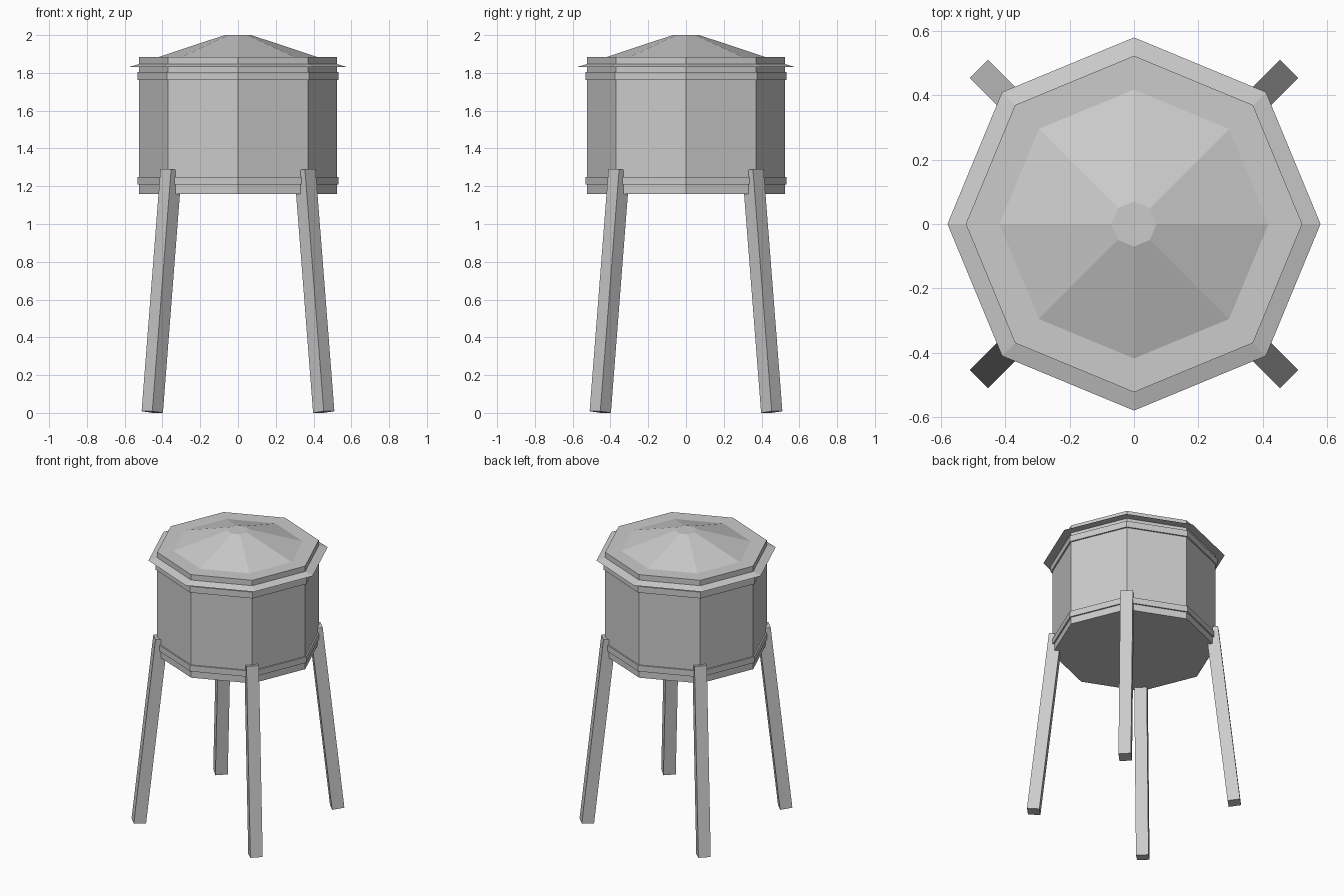
import bpy
from math import radians, sin, cos
from mathutils import Vector

cube = bpy.data.objects.get("Cube")
if cube:
    bpy.data.objects.remove(cube, do_unlink=True)

grey = bpy.data.materials.new("plain_grey")
grey.use_nodes = True
colour = (0.6, 0.6, 0.6, 1)
grey.diffuse_color = colour
grey.node_tree.nodes["Principled BSDF"].inputs["Base Color"].default_value = colour


def finish(name):
    obj = bpy.context.object
    obj.name = name
    obj.data.materials.append(grey)
    return obj


def octagon(name, r_low, r_high, low, high):
    """Eight-sided drum or frustum with corners on the axes."""
    bpy.ops.mesh.primitive_cone_add(vertices=8, radius1=r_low, radius2=r_high,
                                    depth=high - low, location=(0, 0, (low + high) / 2))
    return finish(name)


# Tank, its two hoops, the eave and the shallow roof
octagon("tank", 0.523, 0.523, 1.16, 1.885)
octagon("lower_hoop", 0.533, 0.533, 1.208, 1.25)
octagon("upper_hoop", 0.533, 0.533, 1.762, 1.806)
octagon("eave", 0.58, 0.523, 1.83, 1.847)
octagon("roof", 0.418, 0.07, 1.885, 2.0)

# Four square legs leaning in towards the tank
for index, name in enumerate(("back_left", "back_right", "front_right", "front_left")):
    angle = radians(45 + 90 * index)
    out = Vector((cos(angle), sin(angle), 0))
    foot = out * 0.642 + Vector((0, 0, 0.0045))
    head = out * 0.501 + Vector((0, 0, 1.286))
    axis = head - foot
    bpy.ops.mesh.primitive_cube_add(size=1, location=(foot + head) / 2)
    leg = finish(name + "_leg")
    leg.scale = (0.08, 0.08, axis.length)
    lean = -axis.angle(Vector((0, 0, 1)))
    leg.rotation_euler = (0, lean, angle)
